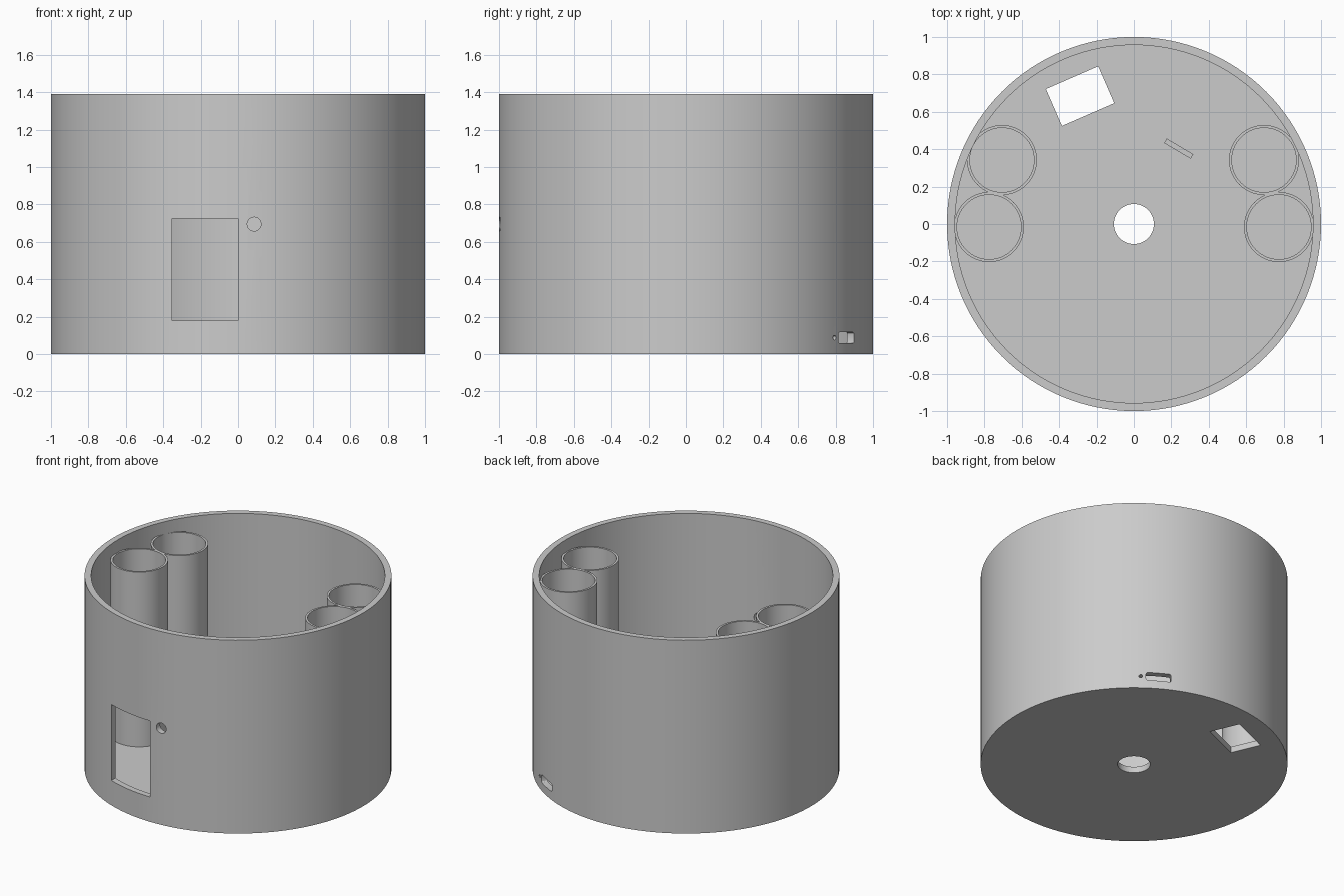
import bpy
from math import radians, sin, cos, pi
from mathutils import Vector

if "Cube" in bpy.data.objects:
    bpy.data.objects.remove(bpy.data.objects["Cube"], do_unlink=True)

HEIGHT, WALL, TUBE_TOP = 1.39, 0.043, 1.30
TUBE_R, BORE_R = 0.187, 0.172

grey = bpy.data.materials.new("light grey plastic")
grey.use_nodes = True
colour = (0.6, 0.6, 0.6, 1)
grey.diffuse_color = colour
grey.node_tree.nodes["Principled BSDF"].inputs["Base Color"].default_value = colour


def finish(name):
    ob = bpy.context.object
    ob.name = name
    ob.data.materials.append(grey)
    bpy.ops.object.transform_apply(location=False, rotation=True, scale=True)
    return ob


def cylinder(name, x, y, z0, z1, r, sides=64):
    bpy.ops.mesh.primitive_cylinder_add(vertices=sides, radius=r, depth=z1 - z0,
                                        location=(x, y, (z0 + z1) / 2))
    return finish(name)


def rod(name, centre, r, depth, direction):
    bpy.ops.mesh.primitive_cylinder_add(vertices=32, radius=r, depth=depth, location=centre,
                                        rotation=direction.to_track_quat("Z", "Y").to_euler())
    return finish(name)


def box(name, centre, size, turn=0):
    bpy.ops.mesh.primitive_cube_add(size=1, location=centre, rotation=(0, 0, turn))
    bpy.context.object.scale = size
    return finish(name)


def combine(target, tool, operation):
    mod = target.modifiers.new(tool.name, "BOOLEAN")
    mod.operation, mod.object, mod.solver = operation, tool, "EXACT"
    bpy.context.view_layer.objects.active = target
    bpy.ops.object.modifier_apply(modifier=mod.name)
    bpy.data.objects.remove(tool, do_unlink=True)


# Round housing, hollowed down to the floor
housing = cylinder("housing", 0, 0, 0, HEIGHT, 1, 128)
combine(housing, cylinder("hollow", 0, 0, WALL, HEIGHT + 0.2, 1 - WALL, 128), "DIFFERENCE")

# Two tubes on each side, fused to each other and to the wall
tubes = [(-0.775, -0.016), (-0.706, 0.342), (0.775, -0.016), (0.695, 0.342)]
for x, y in tubes:
    combine(housing, cylinder("tube", x, y, WALL / 2, TUBE_TOP, TUBE_R), "UNION")
for x, y in tubes:
    combine(housing, cylinder("bore", x, y, WALL, HEIGHT + 0.1, BORE_R), "DIFFERENCE")

# Floor openings
combine(housing, cylinder("centre_hole", 0, 0, -0.1, 0.2, 0.107), "DIFFERENCE")
combine(housing, box("floor_window", (-0.288, 0.684, 0), (0.305, 0.215, 0.3), radians(23.5)),
        "DIFFERENCE")

# Front window and round button hole
combine(housing, box("front_window", (-0.176, -1, 0.452), (0.353, 0.4, 0.547)), "DIFFERENCE")
combine(housing, rod("button_hole", (0.086, -1, 0.695), 0.037, 0.3, Vector((0, 1, 0))),
        "DIFFERENCE")

# Socket slot with rounded corners and a pinhole beside it
angle = radians(59.3)
out = Vector((cos(angle), sin(angle), 0))
side = Vector((sin(angle), -cos(angle), 0))
turn = angle - pi / 2
lift = Vector((0, 0, 0.088))
slot = box("socket_slot", out + lift, (0.165, 0.3, 0.058), turn)
bevel = slot.modifiers.new("round", "BEVEL")
bevel.width, bevel.segments = 0.012, 3
bpy.ops.object.modifier_apply(modifier="round")
combine(housing, slot, "DIFFERENCE")
combine(housing, rod("pinhole", out + side * 0.117 + lift, 0.012, 0.4, out), "DIFFERENCE")

# Stop plate standing on the floor behind the socket
box("stop_plate", out * 0.469 + Vector((0, 0, 0.08)), (0.165, 0.028, 0.08), turn)

# Smooth curved walls, crisp rims
bpy.ops.object.select_all(action="DESELECT")
housing.select_set(True)
bpy.context.view_layer.objects.active = housing
bpy.ops.object.shade_smooth_by_angle(angle=radians(30))
